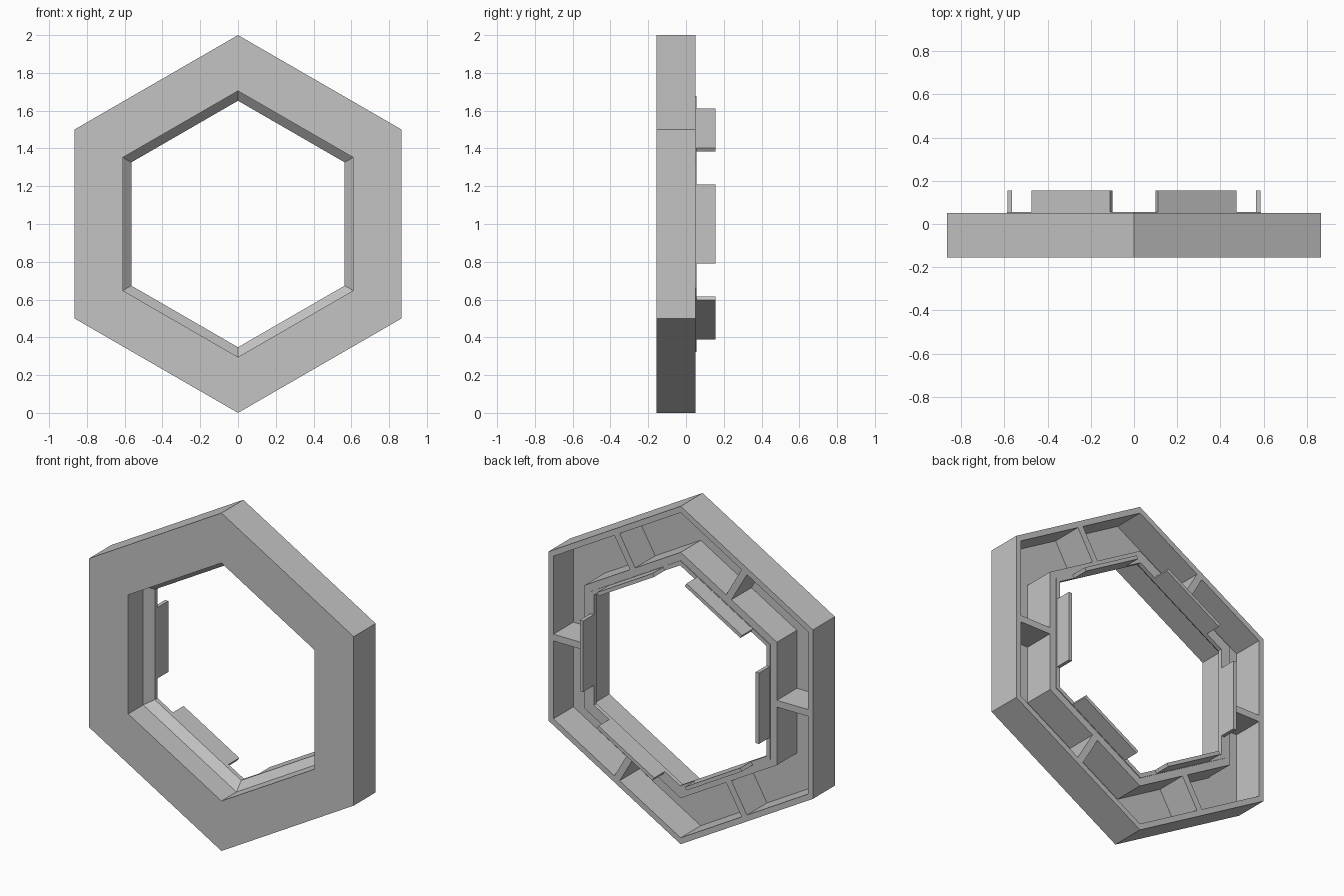
import bpy
import bmesh
from math import cos, sin, pi, radians
from mathutils import Matrix, Vector

cube = bpy.data.objects.get("Cube")
if cube:
    bpy.data.objects.remove(cube, do_unlink=True)

SIDES = 6
CENTRE = Vector((0, 0, 1))
FRONT, BACK = -0.155, 0.05
FLOOR = -0.137                    # bottom of the rear pockets
OUTER, OUTER_IN = 0.866, 0.833    # outer wall, measured to the flats
INNER_OUT, INNER = 0.63, 0.61     # inner wall
LIP, RIDGE = 0.565, 0.588         # inner lip and its raised rim

grey = bpy.data.materials.new("plain grey")
grey.use_nodes = True
colour = (0.55, 0.55, 0.55, 1)
grey.diffuse_color = colour
grey.node_tree.nodes["Principled BSDF"].inputs["Base Color"].default_value = colour


def finish(bm, name):
    bmesh.ops.recalc_face_normals(bm, faces=bm.faces)
    mesh = bpy.data.meshes.new(name)
    bm.to_mesh(mesh)
    bm.free()
    mesh.materials.append(grey)
    obj = bpy.data.objects.new(name, mesh)
    bpy.context.collection.objects.link(obj)
    return obj


def hex_ring(name, profile):
    """Sweep a closed (apothem, y) profile round the hexagon."""
    bm = bmesh.new()
    rings = []
    for apothem, y in profile:
        r = apothem / cos(pi / SIDES)
        angles = [radians(30) + i * 2 * pi / SIDES for i in range(SIDES)]
        rings.append([bm.verts.new(CENTRE + Vector((r * cos(a), y, r * sin(a))))
                      for a in angles])
    for k, ring in enumerate(rings):
        other = rings[(k + 1) % len(rings)]
        for i in range(SIDES):
            j = (i + 1) % SIDES
            bm.faces.new((ring[i], ring[j], other[j], other[i]))
    return finish(bm, name)


def side_blocks(name, near, far, y0, y1, length):
    """One block at the middle of each side of the hexagon."""
    for i in range(SIDES):
        bm = bmesh.new()
        size = Matrix.Diagonal((far - near, y1 - y0, length, 1))
        place = Matrix.Translation(((near + far) / 2, (y0 + y1) / 2, 0))
        turn = Matrix.Rotation(i * 2 * pi / SIDES, 4, 'Y')
        bmesh.ops.create_cube(
            bm, size=1, matrix=Matrix.Translation(CENTRE) @ turn @ place @ size)
        finish(bm, f"{name}_{i + 1}")


# Hollow-backed frame with chamfered inner lip and raised rim
hex_ring("hexagon_frame", [
    (OUTER, FRONT), (OUTER, BACK), (OUTER_IN, BACK), (OUTER_IN, FLOOR),
    (INNER_OUT, FLOOR), (INNER_OUT, BACK), (RIDGE, BACK), (RIDGE, BACK + 0.005),
    (LIP, BACK + 0.005), (LIP, 0.03), (INNER, -0.015), (INNER, FRONT),
])

# Stiffening ribs across the rear pockets
side_blocks("rib", INNER_OUT, OUTER_IN, FLOOR, BACK, 0.04)

# Mounting tabs standing behind the lip
side_blocks("mounting_tab", LIP, RIDGE - 0.002, BACK, 0.155, 0.42)
